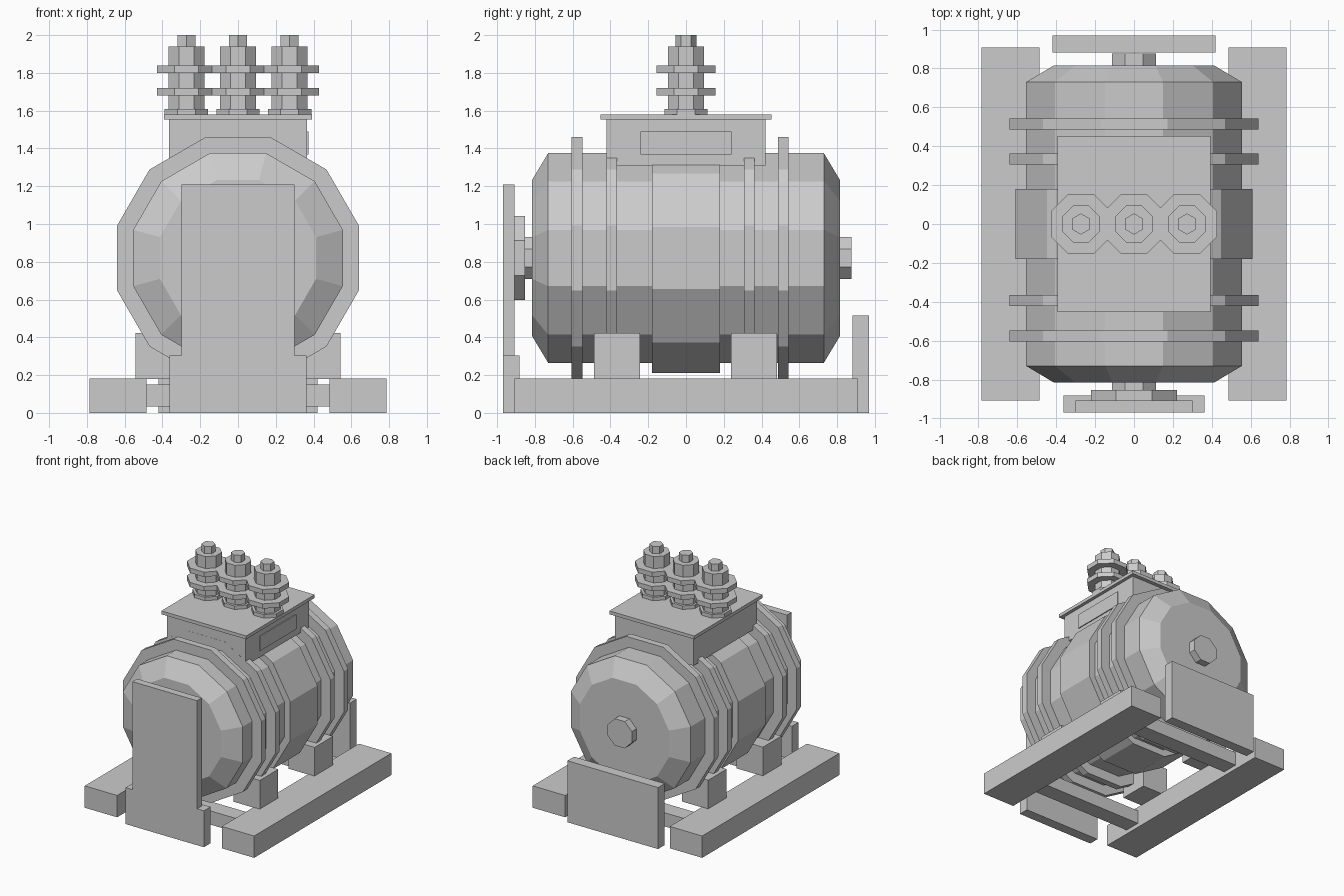
import bpy, bmesh
from math import pi, cos, sin

if "Cube" in bpy.data.objects:
    bpy.data.objects.remove(bpy.data.objects["Cube"])

AXIS_Z = 0.82  # height of the drum axis


def make(name, bm):
    bmesh.ops.recalc_face_normals(bm, faces=bm.faces)
    me = bpy.data.meshes.new(name)
    bm.to_mesh(me)
    bm.free()
    ob = bpy.data.objects.new(name, me)
    bpy.context.collection.objects.link(ob)
    return ob


def box(name, x, y, z):
    bm = bmesh.new()
    bmesh.ops.create_cube(bm, size=1)
    for v in bm.verts:
        v.co = [lo + (c + 0.5) * (hi - lo) for c, (lo, hi) in zip(v.co, (x, y, z))]
    return make(name, bm)


def lathe(name, profile, sides, along_y=True, x=0):
    """Faceted solid from (position, apothem) pairs; flats face the axes."""
    bm = bmesh.new()
    loops = []
    for t, apothem in profile:
        r = apothem / cos(pi / sides)
        loop = []
        for i in range(sides):
            a = 2 * pi * (i + 0.5) / sides
            u, w = r * cos(a), r * sin(a)
            loop.append(bm.verts.new((x + u, t, AXIS_Z + w) if along_y else (x + u, w, t)))
        loops.append(loop)
    for a, b in zip(loops, loops[1:]):
        for i in range(sides):
            j = (i + 1) % sides
            bm.faces.new((a[i], a[j], b[j], b[i]))
    bm.faces.new(loops[0])
    bm.faces.new(loops[-1])
    return make(name, bm)


# Drum with chamfered ends, centre band and four ribs
lathe("drum", [(-0.815, 0.413), (-0.73, 0.555), (0.73, 0.555), (0.815, 0.413)], 12)
lathe("centre_band", [(-0.18, 0.61), (0.18, 0.61)], 12)
for i, y in enumerate((-0.577, -0.393, 0.335, 0.515)):
    lathe(f"rib_{i + 1}", [(y - 0.028, 0.64), (y + 0.028, 0.64)], 12)

# Shaft ends and front coupling
lathe("rear_shaft", [(0.80, 0.112), (0.877, 0.112)], 8)
lathe("front_shaft", [(-0.87, 0.112), (-0.80, 0.112)], 8)
lathe("front_coupling", [(-0.91, 0.222), (-0.853, 0.222)], 8)

# Guard plates
box("front_guard", (-0.30, 0.30), (-0.97, -0.908), (0, 1.21))
box("front_guard_base", (-0.363, 0.363), (-0.969, -0.882), (0, 0.305))
box("rear_plate", (-0.42, 0.42), (0.882, 0.97), (0, 0.515))

# Base rails, feet and cross members
for side, s in (("left", -1), ("right", 1)):
    box(f"{side}_rail", sorted((s * 0.485, s * 0.785)), (-0.907, 0.907), (0, 0.183))
    for end, y in (("front", -0.365), ("rear", 0.36)):
        box(f"{side}_{end}_foot", sorted((s * 0.30, s * 0.543)), (y - 0.122, y + 0.122), (0.18, 0.423))
for end, y in (("front", -0.6), ("rear", 0.6)):
    box(f"{end}_cross_member", (-0.50, 0.50), (y - 0.07, y + 0.07), (0.035, 0.15))

# Terminal box with lid and side panel
box("terminal_box", (-0.365, 0.365), (-0.42, 0.42), (1.31, 1.555))
box("terminal_lid", (-0.393, 0.393), (-0.453, 0.453), (1.552, 1.58))
box("side_panel", (0.36, 0.373), (-0.24, 0.24), (1.367, 1.49))

# Three insulators with sheds and hexagonal terminal pins
for i, x in enumerate((-0.273, 0, 0.273)):
    n = i + 1
    lathe(f"insulator_foot_{n}", [(1.575, 0.115), (1.61, 0.115)], 8, False, x)
    lathe(f"insulator_{n}", [(1.60, 0.095), (1.94, 0.095)], 8, False, x)
    for level, z in (("lower", 1.70), ("upper", 1.82)):
        lathe(f"{level}_shed_{n}", [(z - 0.02, 0.155), (z + 0.02, 0.155)], 8, False, x)
    lathe(f"terminal_pin_{n}", [(1.93, 0.047), (2.0, 0.047)], 6, False, x)
